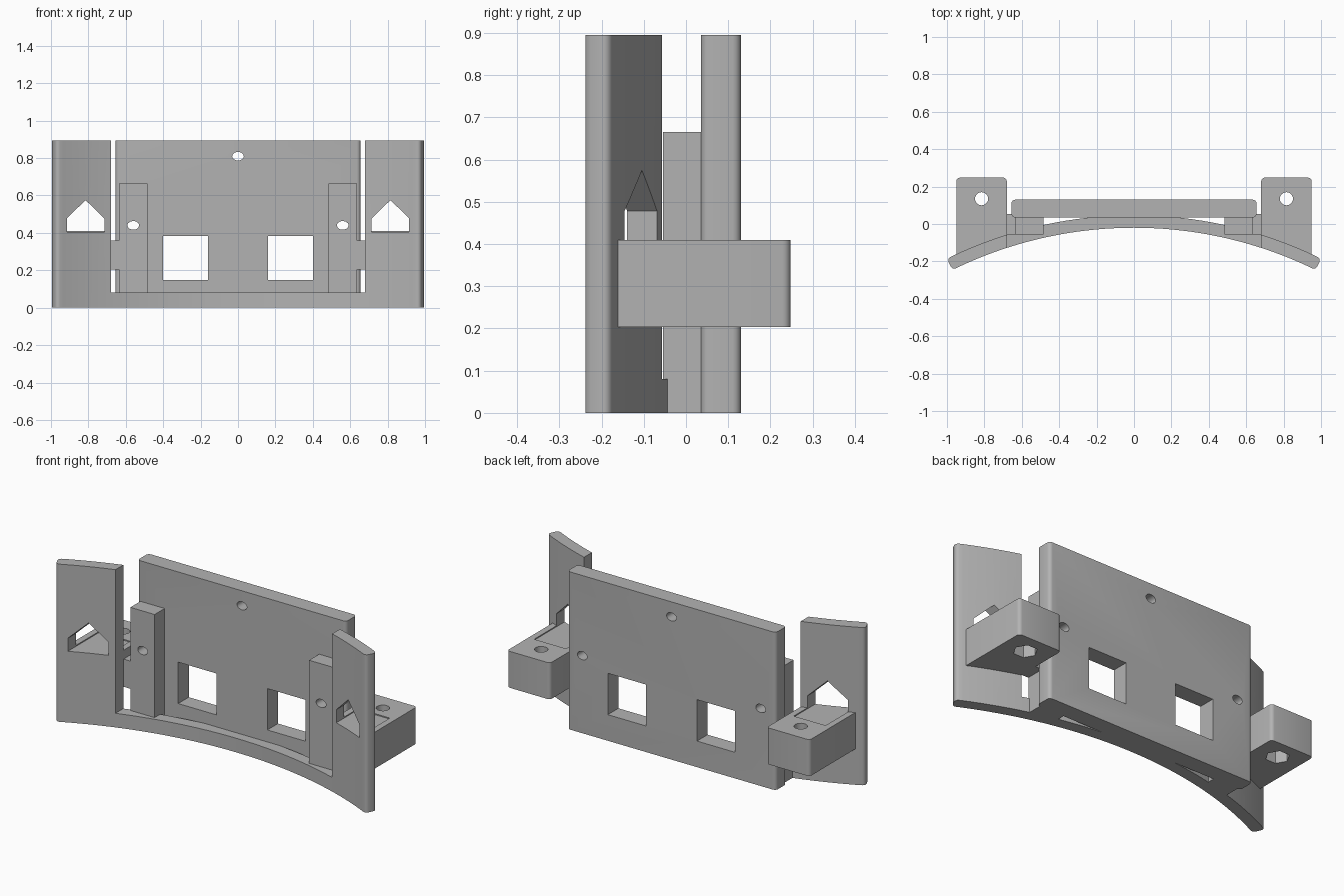
import bpy, bmesh, math
from mathutils import Matrix

if "Cube" in bpy.data.objects:
    bpy.data.objects.remove(bpy.data.objects["Cube"])

grey = bpy.data.materials.new("light_grey")
grey.diffuse_color = (0.45, 0.45, 0.45, 1)
grey.use_nodes = True
grey.node_tree.nodes["Principled BSDF"].inputs["Base Color"].default_value = grey.diffuse_color

R_IN, R_OUT, CY = 2.203, 2.27, -2.223   # curved shield radii and centre


def prism(name, pts, lo, hi, axis='z', bevel=0, pick=None):
    """Extrude a 2D outline along z (x,y points) or along y (x,z points)."""
    bm = bmesh.new()
    place = (lambda p, t: (p[0], p[1], t)) if axis == 'z' else (lambda p, t: (p[0], t, p[1]))
    a = [bm.verts.new(place(p, lo)) for p in pts]
    b = [bm.verts.new(place(p, hi)) for p in pts]
    n = len(pts)
    bm.faces.new(a)
    bm.faces.new(b[::-1])
    for i in range(n):
        bm.faces.new((a[i], b[i], b[(i + 1) % n], a[(i + 1) % n]))
    if bevel:
        edges = [e for e in bm.edges
                 if abs(e.verts[0].co.z - e.verts[1].co.z) > 0.01 and pick(e.verts[0].co)]
        bmesh.ops.bevel(bm, geom=edges, offset=bevel, segments=4, profile=0.5, affect='EDGES')
    bmesh.ops.recalc_face_normals(bm, faces=bm.faces)
    me = bpy.data.meshes.new(name)
    bm.to_mesh(me)
    bm.free()
    me.materials.append(grey)
    ob = bpy.data.objects.new(name, me)
    bpy.context.collection.objects.link(ob)
    return ob


def rect(x0, x1, y0, y1):
    return [(x0, y0), (x1, y0), (x1, y1), (x0, y1)]


def ring(cx, cy, rx, ry, n):
    return [(cx + rx * math.cos(2 * math.pi * i / n), cy + ry * math.sin(2 * math.pi * i / n))
            for i in range(n)]


def arc(r, x0, x1, n):
    a0, a1 = math.asin(x0 / r), math.asin(x1 / r)
    return [(r * math.sin(a0 + (a1 - a0) * i / n), CY + r * math.cos(a0 + (a1 - a0) * i / n))
            for i in range(n + 1)]


def boolean(target, tool, op):
    m = target.modifiers.new(op, 'BOOLEAN')
    m.operation, m.solver, m.object = op, 'EXACT', tool
    bpy.context.view_layer.objects.active = target
    bpy.ops.object.modifier_apply(modifier=m.name)
    bpy.data.objects.remove(tool)


X_IN = R_IN / R_OUT

# Curved base strip across the full width
frame = prism("mounting_frame",
              arc(R_OUT, -0.8, 0.8, 32) + arc(R_IN, -0.8, 0.8, 32)[::-1], 0, 0.08)
parts = []

# Flat back plate with rounded upright edges
parts.append(prism("back_plate", rect(-0.655, 0.655, 0.035, 0.13), 0, 0.895,
                   bevel=0.02, pick=lambda c: True))

for s in (-1, 1):
    def side(pts):
        return [(s * x, y) for x, y in pts]
    # Tall curved wing with a rounded outer end
    parts.append(prism("wing", side(arc(R_OUT, 0.68, 1.0, 8) + arc(R_IN, 0.68, X_IN, 8)[::-1]),
                       0, 0.895, bevel=0.02, pick=lambda c: abs(c.x) > 0.965))
    # Post carrying the plate
    parts.append(prism("post", side(rect(0.485, 0.637, -0.055, 0.045)), 0, 0.665))
    # Link between post and bracket
    parts.append(prism("link", side(rect(0.62, 0.70, -0.055, 0.053)), 0.203, 0.36))
    # Rear screw bracket, its front following the wing
    parts.append(prism("bracket", side(arc(R_OUT - 0.02, 0.68, 0.95, 8) + [(0.95, 0.248), (0.68, 0.248)]),
                       0.203, 0.41, bevel=0.02, pick=lambda c: c.y > 0.2))

for p in parts:
    boolean(frame, p, 'UNION')

# Openings
cuts = [prism("top_hole", ring(0, 0.81, 0.031, 0.023, 24), -0.5, 0.5, 'y')]
for s in (-1, 1):
    def side(pts):
        return [(s * x, y) for x, y in pts]
    cuts += [
        prism("window", side(rect(0.16, 0.40, 0.148, 0.383)), -0.5, 0.5, 'y'),
        prism("post_hole", side(ring(0.56, 0.44, 0.031, 0.023, 24)), -0.5, 0.5, 'y'),
        prism("house_slot", side([(0.715, 0.404), (0.915, 0.404), (0.915, 0.478),
                                  (0.815, 0.575), (0.715, 0.478)]), -0.4, 0.055, 'y'),
        prism("screw_hole", side(ring(0.815, 0.135, 0.035, 0.035, 24)), 0.1, 0.5),
        prism("nut_recess", side(ring(0.815, 0.135, 0.062, 0.062, 6)), 0.1, 0.29),
    ]
for c in cuts:
    boolean(frame, c, 'DIFFERENCE')

# Smooth curved walls, crisp edges
for o in bpy.context.selected_objects:
    o.select_set(False)
frame.select_set(True)
bpy.context.view_layer.objects.active = frame
bpy.ops.object.shade_smooth_by_angle(angle=math.radians(30))
